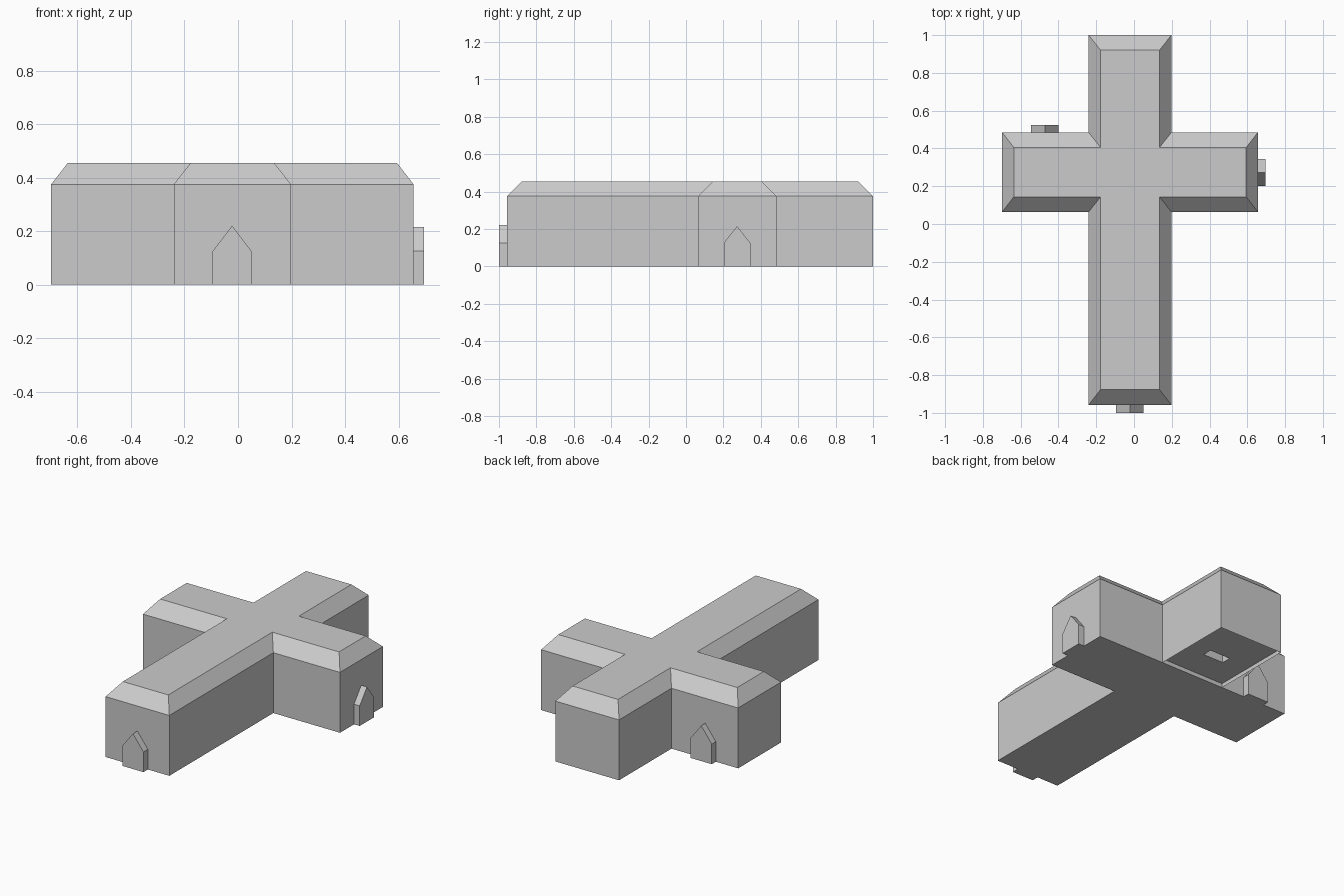
import bpy, bmesh

if "Cube" in bpy.data.objects:
    bpy.data.objects.remove(bpy.data.objects["Cube"])

WALL_H, ROOF_H = 0.375, 0.455


def finish(name, bm):
    bmesh.ops.remove_doubles(bm, verts=bm.verts[:], dist=1e-5)
    mesh = bpy.data.meshes.new(name)
    bm.to_mesh(mesh)
    bm.free()
    obj = bpy.data.objects.new(name, mesh)
    bpy.context.collection.objects.link(obj)
    return obj


def ring(bm, pts, z):
    return [bm.verts.new((x, y, z)) for x, y in pts]


def bridge(bm, a, b):
    n = len(a)
    for i in range(n):
        j = (i + 1) % n
        bm.faces.new((a[i], a[j], b[j], b[i]))


def rect(x0, x1, y0, y1):
    return [(x0, y0), (x1, y0), (x1, y1), (x0, y1)]


def cross(nx0, nx1, ny0, ny1, tx0, tx1, ty0, ty1):
    """Cross plan: nave (n) and transept (t) extents, counter-clockwise."""
    return [(nx0, ny0), (nx1, ny0), (nx1, ty0), (tx1, ty0), (tx1, ty1), (nx1, ty1),
            (nx1, ny1), (nx0, ny1), (nx0, ty1), (tx0, ty1), (tx0, ty0), (nx0, ty0)]


# Church shell: walls, sloped eaves and flat roof, one cross-shaped ring per level
eave = cross(-0.24, 0.198, -0.957, 1.0, -0.698, 0.656, 0.064, 0.485)
top = cross(-0.177, 0.135, -0.877, 0.92, -0.636, 0.594, 0.144, 0.405)
bm = bmesh.new()
base, wall, roof = ring(bm, eave, 0), ring(bm, eave, WALL_H), ring(bm, top, ROOF_H)
bridge(bm, base, wall)
bridge(bm, wall, roof)
bm.faces.new(roof)
# Ground floor everywhere but the back arm
bm.faces.new([v for i, v in enumerate(base) if i not in (6, 7)][::-1])
finish("church_shell", bm)

# Raised floor of the back arm with a hollow altar block
bm = bmesh.new()
STEP = 0.025
arm = rect(-0.24, 0.198, 0.485, 1.0)
altar = rect(-0.09, 0.05, 0.67, 0.73)
outer, inner, block = ring(bm, arm, STEP), ring(bm, altar, STEP), ring(bm, altar, 0.12)
bridge(bm, outer, inner)
bridge(bm, inner, block)
bm.faces.new(block)
low = [bm.verts.new((x, y, 0)) for x, y in arm[:2]]
bm.faces.new((low[0], low[1], outer[1], outer[0]))
finish("raised_floor", bm)


# Pointed porches: gabled profile extruded out of a wall
def porch(name, c, start, end, axis, half=0.0725, spring=0.125, peak=0.22):
    profile = [(c - half, 0), (c + half, 0), (c + half, spring), (c, peak), (c - half, spring)]
    bm = bmesh.new()
    rings = []
    for d in (start, end):
        rings.append([bm.verts.new((u, d, z) if axis == 'Y' else (d, u, z)) for u, z in profile])
    bridge(bm, *rings)
    for r in rings:
        bm.faces.new(r)
    bmesh.ops.recalc_face_normals(bm, faces=bm.faces[:])
    finish(name, bm)


porch("front_porch", -0.022, -0.957, -1.0, 'Y')
porch("back_porch", -0.472, 0.485, 0.525, 'Y')
porch("right_porch", 0.273, 0.656, 0.695, 'X', half=0.071, peak=0.215)
